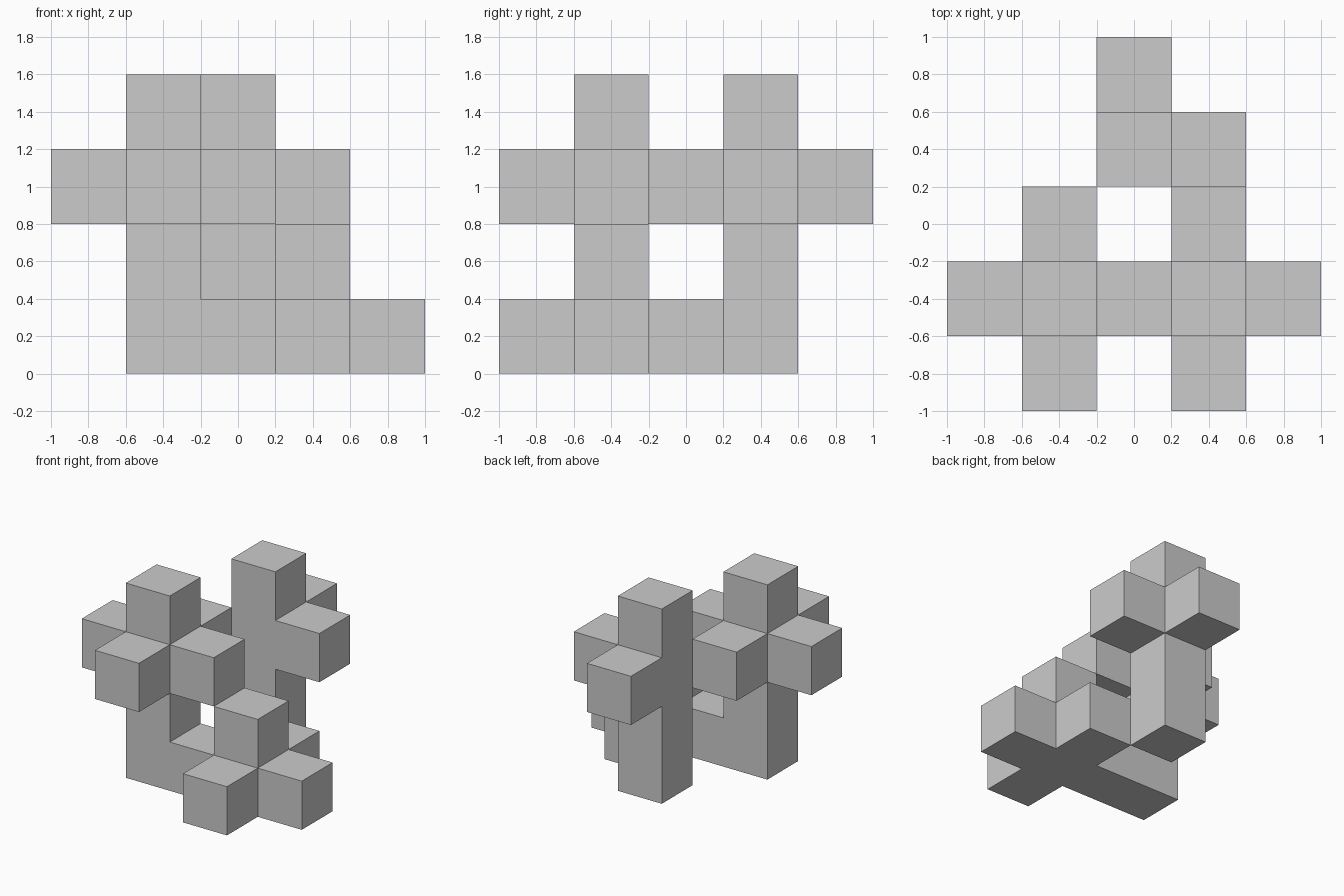
import bpy, bmesh, math
from mathutils import Vector

if "Cube" in bpy.data.objects:
    bpy.data.objects.remove(bpy.data.objects["Cube"])

S = 0.4  # cube size
DIRS = [Vector(d) for d in ((1, 0, 0), (-1, 0, 0), (0, 1, 0),
                            (0, -1, 0), (0, 0, 1), (0, 0, -1))]


def column(x, y, height):
    return {(x, y, z) for z in range(height)}


def arms(x, y, z, *offsets):
    return {(x + dx, y + dy, z) for dx, dy in offsets}


def cube_shell(name, cells):
    """Join cubes into one closed skin, leaving out faces between neighbours."""
    bm = bmesh.new()
    for cell in cells:
        centre = Vector(cell) + Vector((0, 0, 0.5))
        for n in DIRS:
            if tuple(int(c) for c in Vector(cell) + n) in cells:
                continue
            u = Vector((n.y, n.z, n.x))
            v = n.cross(u)
            corners = [(-1, -1), (1, -1), (1, 1), (-1, 1)]
            bm.faces.new([bm.verts.new((centre + (n + u * a + v * b) / 2) * S)
                          for a, b in corners])
    bmesh.ops.remove_doubles(bm, verts=bm.verts, dist=0.001)
    # merge flush squares into large flat faces
    bmesh.ops.dissolve_limit(bm, angle_limit=math.radians(1),
                             verts=bm.verts, edges=bm.edges)
    mesh = bpy.data.meshes.new(name)
    bm.to_mesh(mesh)
    bm.free()
    obj = bpy.data.objects.new(name, mesh)
    bpy.context.collection.objects.link(obj)


ALL_SIDES = ((1, 0), (-1, 0), (0, 1), (0, -1))

# Tall front column with four arms, linked to the low cross on the ground
cube_shell("front_crosses",
           column(-1, -1, 4) | arms(-1, -1, 2, *ALL_SIDES)
           | column(1, -1, 2) | arms(1, -1, 0, *ALL_SIDES))

# Tall rear column with two arms
cube_shell("rear_column", column(0, 1, 4) | arms(0, 1, 2, (1, 0), (0, 1)))
